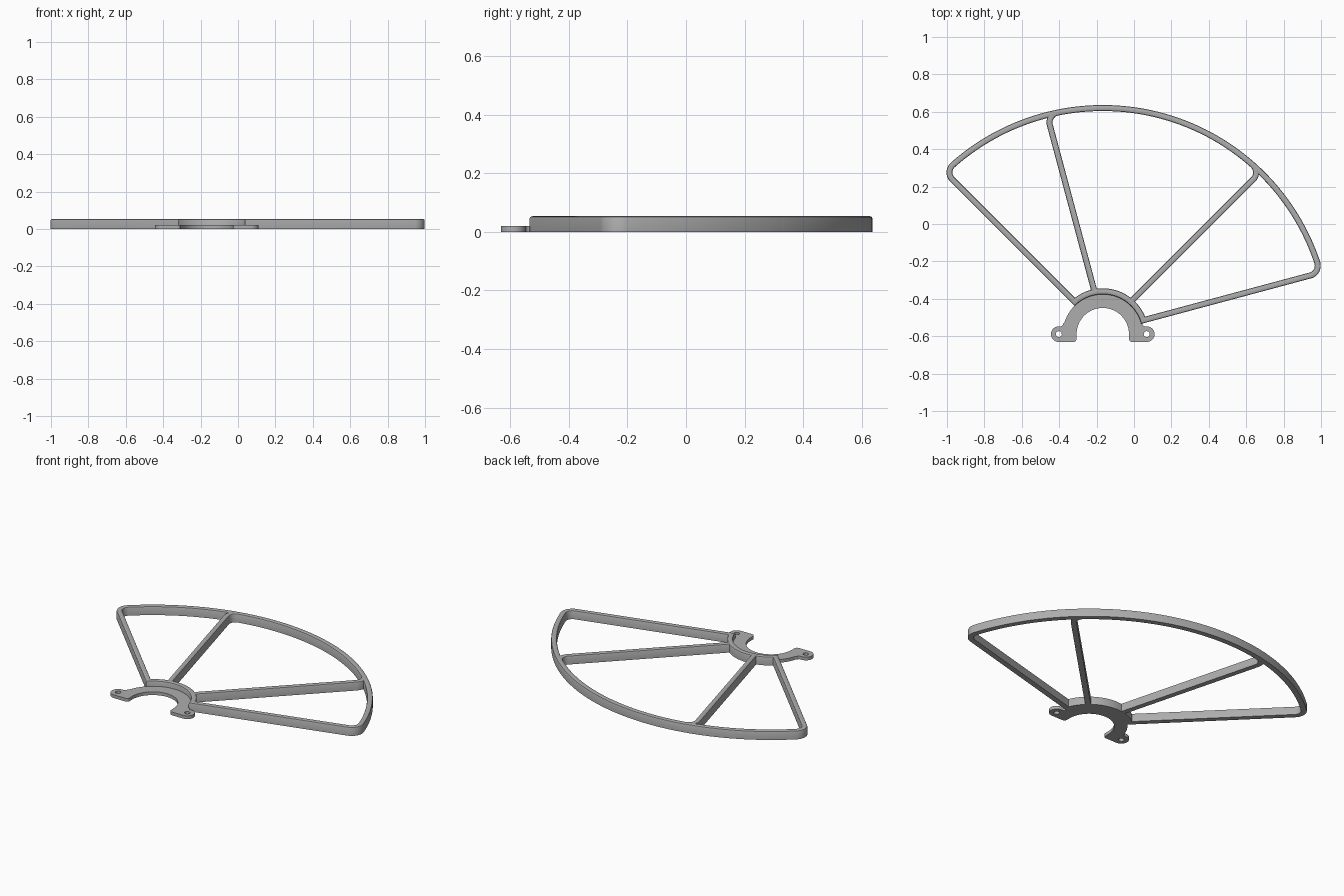
import bpy, bmesh
from math import radians, sin, cos, asin, sqrt, pi
from mathutils import Vector

cube = bpy.data.objects.get("Cube")
if cube:
    bpy.data.objects.remove(cube)

CX, CY = -0.167, -0.589          # hub centre
RIM, HUB, FILLET = 1.225, 0.213, 0.07
WIDTH, HEIGHT, EDGE = 0.032, 0.053, 0.008
PLATE = 0.02

grey = bpy.data.materials.new("light_grey_plastic")
grey.use_nodes = True
colour = (0.42, 0.42, 0.42, 1)
grey.diffuse_color = colour
grey.node_tree.nodes["Principled BSDF"].inputs["Base Color"].default_value = colour


def arc(cx, cy, r, a0, a1, n):
    return [Vector((cx + r * cos(a0 + (a1 - a0) * i / n),
                    cy + r * sin(a0 + (a1 - a0) * i / n))) for i in range(n + 1)]


def finish(obj):
    obj.data.materials.clear()
    obj.data.materials.append(grey)
    bpy.ops.object.select_all(action='DESELECT')
    obj.select_set(True)
    bpy.context.view_layer.objects.active = obj
    bpy.ops.object.shade_smooth_by_angle(angle=radians(35))


def sector_outline(inset, start):
    """Quarter sector with rounded rim corners, shrunk inwards by inset."""
    def mirrored(points):
        return [Vector((p.y, p.x)) for p in reversed(points)]
    lean = asin(FILLET / (RIM - FILLET))
    along = sqrt((RIM - FILLET) ** 2 - FILLET ** 2)
    corner = arc(along, FILLET, FILLET - inset, -pi / 2, lean, 12)
    rim = arc(0, 0, RIM - inset, lean, pi / 2 - lean, 72)[1:-1]
    r = HUB + inset
    a = asin(inset / r)
    hub = arc(0, 0, r, pi / 2 - a, a, 32)
    c, s = cos(start), sin(start)
    return [Vector((CX + p.x * c - p.y * s, CY + p.x * s + p.y * c))
            for p in corner + rim + mirrored(corner) + hub]


def sector_frame(name, start):
    """Loft the bar section around the sector outline."""
    half = [(0, 0), (0, HEIGHT - EDGE), (EDGE * 0.3, HEIGHT - EDGE * 0.3), (EDGE, HEIGHT)]
    section = half + [(WIDTH - t, z) for t, z in reversed(half)]
    bm = bmesh.new()
    loops = [[bm.verts.new((p.x, p.y, z)) for p in sector_outline(t, start)]
             for t, z in section]
    n = len(loops[0])
    for k, lower in enumerate(loops):
        upper = loops[(k + 1) % len(loops)]
        for i in range(n):
            j = (i + 1) % n
            bm.faces.new((lower[i], lower[j], upper[j], upper[i]))
    bmesh.ops.recalc_face_normals(bm, faces=bm.faces)
    mesh = bpy.data.meshes.new(name)
    bm.to_mesh(mesh)
    bm.free()
    obj = bpy.data.objects.new(name, mesh)
    bpy.context.collection.objects.link(obj)
    finish(obj)


# Two overlapping quarter sector frames: spokes, rim and hub ring
sector_frame("left_guard_frame", radians(45))
sector_frame("right_guard_frame", radians(15))

# Mounting plate: horseshoe with screw ears, half outline then mirrored
EAR_X, EAR_R, INNER, ROUND = 0.235, 0.042, 0.14, 0.018
half = arc(0, 0, INNER, pi / 2, 0, 24)
half += arc(INNER + ROUND, ROUND - EAR_R, ROUND, pi, 1.5 * pi, 6)
half += arc(EAR_X, 0, EAR_R, -pi / 2, pi / 2, 16)
half += arc(0.226, EAR_R + 0.014, 0.014, -pi / 2, -pi, 5)
half += arc(0, 0, HUB + 0.001, radians(17), pi / 2, 28)
# Walk the outer side back over the mirrored half
outline = half + [Vector((-p.x, p.y)) for p in reversed(half[1:-1])]
holes = [arc(side * EAR_X, 0, 0.016, 0, 2 * pi, 20)[:-1] for side in (-1, 1)]

curve = bpy.data.curves.new("mounting_plate", 'CURVE')
curve.dimensions = '2D'
curve.fill_mode = 'BOTH'
curve.extrude = PLATE / 2
for points in [outline] + holes:
    spline = curve.splines.new('POLY')
    spline.points.add(len(points) - 1)
    for sp, p in zip(spline.points, points):
        sp.co = (p.x + CX, p.y + CY, 0, 1)
    spline.use_cyclic_u = True
plate = bpy.data.objects.new("mounting_plate", curve)
bpy.context.collection.objects.link(plate)
bpy.ops.object.select_all(action='DESELECT')
plate.select_set(True)
bpy.context.view_layer.objects.active = plate
bpy.ops.object.convert(target='MESH')
plate = bpy.context.view_layer.objects.active
bm = bmesh.new()
bm.from_mesh(plate.data)
bmesh.ops.remove_doubles(bm, verts=bm.verts, dist=0.0001)
bmesh.ops.translate(bm, verts=bm.verts, vec=(0, 0, PLATE / 2))
bmesh.ops.recalc_face_normals(bm, faces=bm.faces)
bm.to_mesh(plate.data)
bm.free()
finish(plate)
